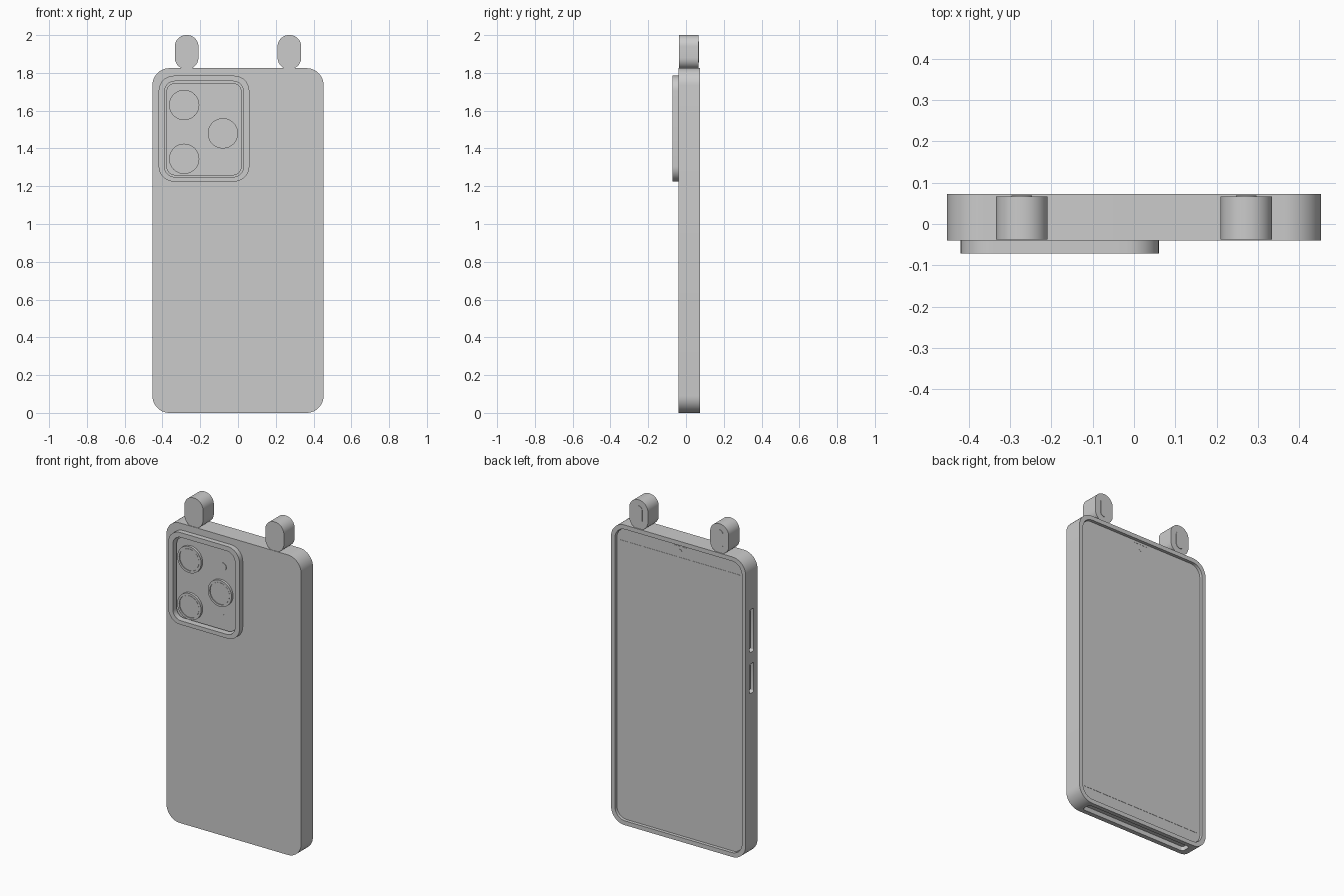
import bpy, bmesh, math

if "Cube" in bpy.data.objects:
    bpy.data.objects.remove(bpy.data.objects["Cube"])


def finish(name, bm):
    bmesh.ops.recalc_face_normals(bm, faces=bm.faces)
    mesh = bpy.data.meshes.new(name)
    bm.to_mesh(mesh)
    bm.free()
    obj = bpy.data.objects.new(name, mesh)
    bpy.context.collection.objects.link(obj)
    return obj


def rounded(name, a, b, c, r, axis='Y', segs=10):
    """Rounded rectangle extruded along an axis; a, b = profile ranges, c = depth range."""
    r = min(r, (a[1] - a[0]) / 2 - 1e-4, (b[1] - b[0]) / 2 - 1e-4)
    corners = [(a[1] - r, b[1] - r), (a[0] + r, b[1] - r),
               (a[0] + r, b[0] + r), (a[1] - r, b[0] + r)]
    place = {'X': lambda u, v, d: (d, u, v),
             'Y': lambda u, v, d: (u, d, v),
             'Z': lambda u, v, d: (u, v, d)}[axis]
    rings = [[], []]
    bm = bmesh.new()
    for q, (cu, cv) in enumerate(corners):
        for i in range(segs + 1):
            t = math.pi / 2 * (q + i / segs)
            for k in (0, 1):
                rings[k].append(bm.verts.new(
                    place(cu + r * math.cos(t), cv + r * math.sin(t), c[k])))
    n = len(rings[0])
    bm.faces.new(rings[0])
    bm.faces.new(rings[1])
    for i in range(n):
        j = (i + 1) % n
        bm.faces.new((rings[0][i], rings[0][j], rings[1][j], rings[1][i]))
    return finish(name, bm)


def disc(name, x, z, r, y0, y1, segs=12):
    return rounded(name, (x - r, x + r), (z - r, z + r), (y0, y1), r, segs=segs)


def combine(obj, tool, op='DIFFERENCE'):
    mod = obj.modifiers.new(op, 'BOOLEAN')
    mod.object, mod.operation, mod.solver = tool, op, 'EXACT'
    bpy.context.view_layer.objects.active = obj
    bpy.ops.object.modifier_apply(modifier=mod.name)
    bpy.data.objects.remove(tool, do_unlink=True)


# Case shell with raised camera surround
case = rounded("case", (-.453, .453), (0, 1.825), (-.04, .073), .09)
combine(case, rounded("surround", (-.42, .06), (1.225, 1.785), (-.071, -.03), .08), 'UNION')
combine(case, rounded("cavity", (-.427, .427), (.026, 1.799), (-.016, .2), .068))
combine(case, rounded("camera_hole", (-.389, .029), (1.249, 1.756), (-.2, .0), .055))

# Side button openings and bottom port opening
buttons = [("volume_button", 1.38, .13), ("power_button", 1.09, .09)]
for name, z, h in buttons:
    combine(case, rounded("slot", (-.004, .036), (z - h, z + h), (-.6, -.40), .01, 'X', 4))
combine(case, rounded("port_slot", (-.36, .36), (-.012, .047), (-.1, .06), .015, 'Z', 5))

# Phone body and display
rounded("phone_body", (-.424, .424), (.029, 1.796), (-.014, .058), .065)
rounded("display", (-.405, .405), (.10, 1.72), (.05, .0595), .004, segs=2)
disc("selfie_camera", 0, 1.755, .014, .05, .0595)
rounded("earpiece", (-.045, .045), (1.781, 1.787), (.05, .0592), .003, segs=3)

# Side buttons and charging port
for name, z, h in buttons:
    rounded(name, (.004, .028), (z - h + .015, z + h - .015), (-.438, -.41), .008, 'X', 4)
rounded("charging_port", (-.05, .05), (.005, .029), (.025, .05), .012, 'Z', 6)

# Camera plate, lenses, flash and microphone
rounded("camera_plate", (-.38, .02), (1.257, 1.747), (-.047, -.005), .05)
for i, (x, z) in enumerate([(-.285, 1.63), (-.08, 1.48), (-.285, 1.345)]):
    ring = disc(f"lens_ring_{i + 1}", x, z, .08, -.062, -.04)
    combine(ring, disc("bore", x, z, .067, -.1, -.057))
    disc(f"lens_glass_{i + 1}", x, z, .064, -.0595, -.045)
disc("flash", -.07, 1.64, .025, -.05, -.04)
disc("microphone", -.07, 1.345, .01, -.049, -.04, 5)

# Ears on the top edge
for side, x in (("left", -.272), ("right", .272)):
    rounded(f"ear_{side}", (x - .0625, x + .0625), (1.82, 2.0), (-.037, .067), .06)
    rounded(f"ear_inset_{side}", (x - .025, x + .025), (1.855, 1.965), (.06, .0695), .025)

# Smooth the rounded corners, keep the edges sharp
bpy.ops.object.select_all(action='SELECT')
bpy.ops.object.shade_smooth_by_angle(angle=math.radians(30))
